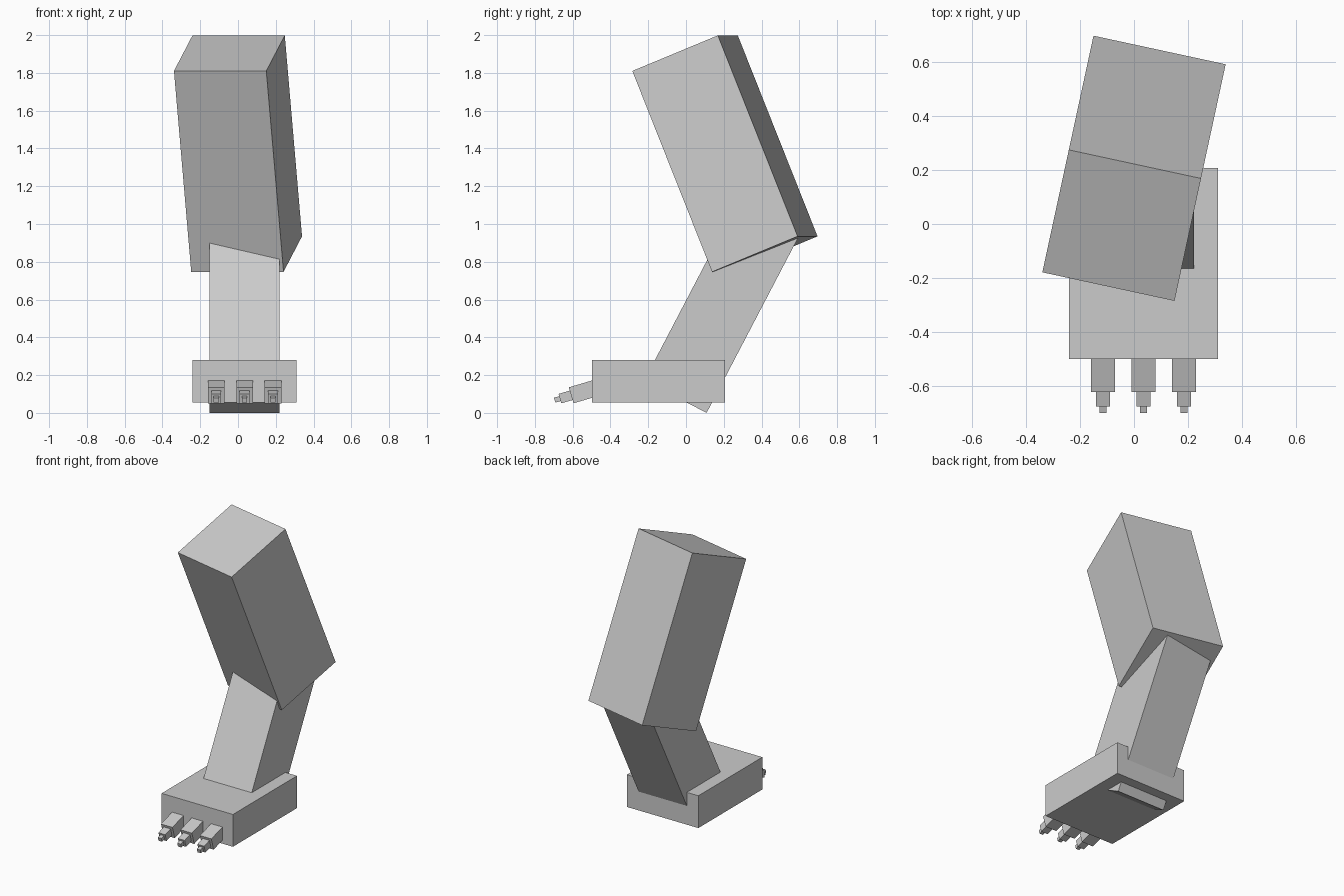
import bpy
import math
from mathutils import Matrix, Vector

if "Cube" in bpy.data.objects:
    bpy.data.objects.remove(bpy.data.objects["Cube"])

grey = bpy.data.materials.new("light grey")
grey.diffuse_color = (0.6, 0.6, 0.6, 1)
grey.use_nodes = True
grey.node_tree.nodes["Principled BSDF"].inputs["Base Color"].default_value = grey.diffuse_color


def box(name, size, centre, tilt=0.0, turn=0.0):
    """Box tilted about x, then turned about z (degrees)."""
    bpy.ops.mesh.primitive_cube_add(size=1)
    ob = bpy.context.object
    ob.name = name
    rot = Matrix.Rotation(math.radians(turn), 4, 'Z') @ Matrix.Rotation(math.radians(tilt), 4, 'X')
    ob.data.transform(Matrix.Translation(centre) @ rot @ Matrix.Diagonal((*size, 1)))
    ob.data.materials.append(grey)
    return ob


# Thigh: leans forward and twists slightly
box("thigh", (0.5, 0.5, 1.148), (0, 0.206, 1.3725), 22.1, -12.2)

# Shin: leans back, its lower rear edge just reaches the ground
SHIN_TILT, SHIN_W, SHIN_L = -27.6, 0.372, 1.05
a = math.radians(SHIN_TILT)
up = Vector((0, -math.sin(a), math.cos(a)))
back = Vector((0, math.cos(a), math.sin(a)))
heel = Vector((0.035, 0.109, 0.0))
box("shin", (SHIN_W, SHIN_W, SHIN_L), heel + up * SHIN_L / 2 - back * SHIN_W / 2, SHIN_TILT)

# Foot block
box("foot", (0.55, 0.705, 0.225), (0.035, -0.146, 0.168))

# Toes: three tapering segments along a downward slope
TOE_TILT = 16.5
t = math.radians(TOE_TILT)
forward = Vector((0, -math.cos(t), -math.sin(t)))
segments = [("base", 0.088, -0.17, 0.0),
            ("middle", 0.052, -0.01, 0.062),
            ("tip", 0.027, 0.05, 0.091)]
for side, x in (("left", -0.115), ("centre", 0.035), ("right", 0.185)):
    root = Vector((x, -0.608, 0.093))
    for part, w, start, end in segments:
        box(f"toe_{part}_{side}", (w, end - start, w),
            root + forward * (start + end) / 2, TOE_TILT)
